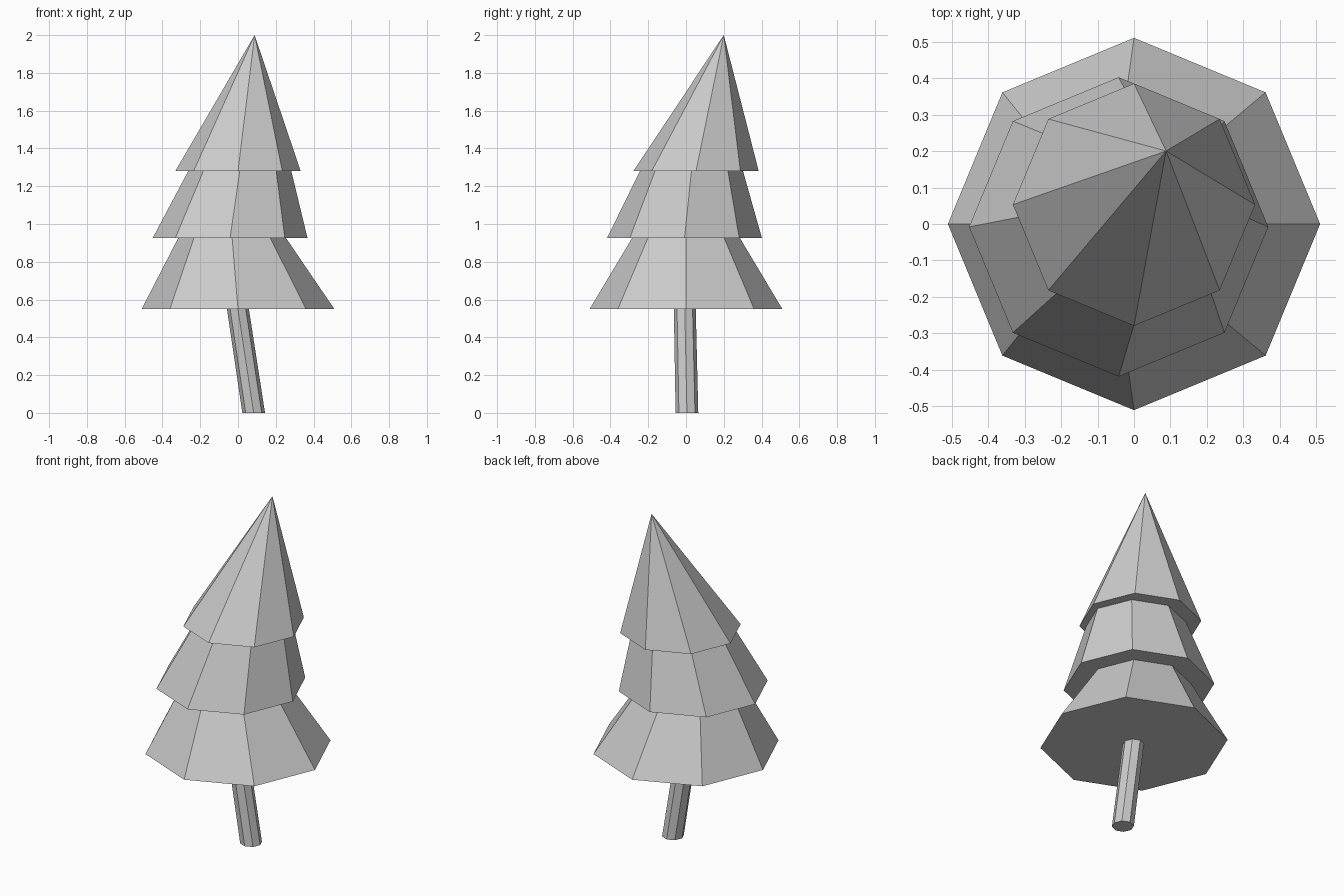
import bpy
import bmesh
from math import cos, sin, pi
from mathutils import Vector

SIDES = 8

cube = bpy.data.objects.get("Cube")
if cube:
    bpy.data.objects.remove(cube, do_unlink=True)

grey = bpy.data.materials.new("light_grey")
grey.use_nodes = True
grey.diffuse_color = (0.6, 0.6, 0.6, 1)
grey.node_tree.nodes["Principled BSDF"].inputs["Base Color"].default_value = (0.6, 0.6, 0.6, 1)


def ring(bm, centre, radius):
    """Eight-sided ring, or a single point when the radius is zero."""
    if radius == 0:
        return [bm.verts.new(centre)] * SIDES
    angles = [2 * pi * i / SIDES for i in range(SIDES)]
    return [bm.verts.new(Vector(centre) + radius * Vector((cos(a), sin(a), 0)))
            for a in angles]


def leaning_cone(name, low, low_radius, high, high_radius):
    """Closed flat-faced cone or frustum with level ends and a leaning axis."""
    bm = bmesh.new()
    a = ring(bm, low, low_radius)
    b = ring(bm, high, high_radius)
    bm.faces.new(a[::-1])
    if high_radius:
        bm.faces.new(b)
    for i in range(SIDES):
        j = (i + 1) % SIDES
        corners = [a[i], a[j], b[j]]
        if high_radius:
            corners.append(b[i])
        bm.faces.new(corners)
    mesh = bpy.data.meshes.new(name)
    bm.to_mesh(mesh)
    bm.free()
    mesh.materials.append(grey)
    obj = bpy.data.objects.new(name, mesh)
    bpy.context.collection.objects.link(obj)


# Leaning trunk, its top buried in the lowest tier
leaning_cone("trunk", (0.083, 0.005, 0), 0.06, (-0.005, -0.007, 0.58), 0.058)

# Foliage tiers, each top buried in the tier above
leaning_cone("lower_foliage", (0, 0, 0.55), 0.51, (-0.034, 0, 0.96), 0.265)
leaning_cone("middle_foliage", (-0.042, -0.008, 0.925), 0.41, (0.018, 0.035, 1.34), 0.25)
leaning_cone("top_foliage", (0, 0.053, 1.28), 0.332, (0.088, 0.2, 2.0), 0)
